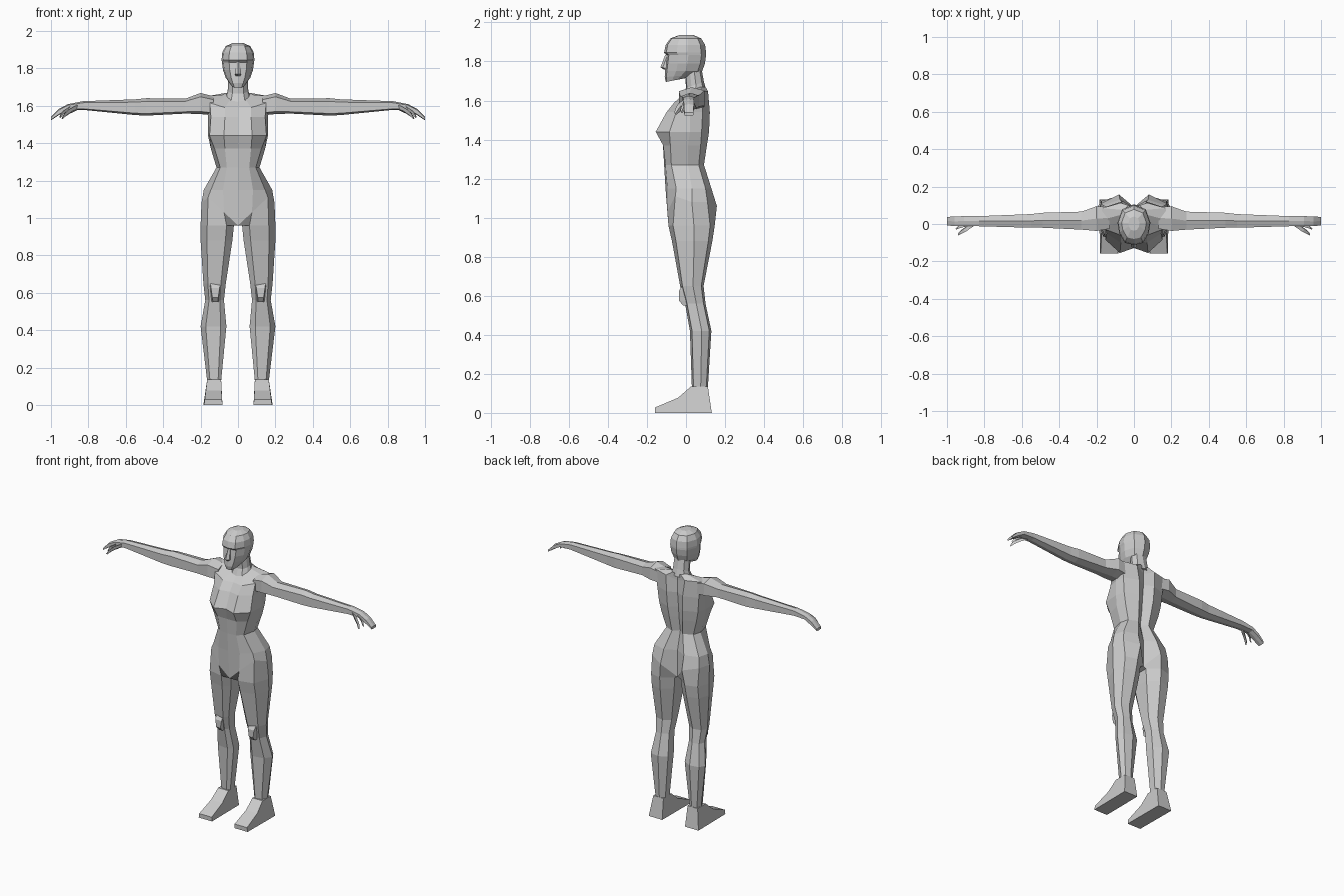
import bpy, bmesh
from mathutils import Vector

skin = bpy.data.materials.new("light grey")
skin.diffuse_color = (0.6, 0.6, 0.6, 1)


def finish(name, bm):
    """Mirror across x = 0, weld the middle seam and make a flat-shaded object."""
    dup = bmesh.ops.duplicate(bm, geom=bm.verts[:] + bm.edges[:] + bm.faces[:])["geom"]
    for v in dup:
        if isinstance(v, bmesh.types.BMVert):
            v.co.x = -v.co.x
    bmesh.ops.remove_doubles(bm, verts=bm.verts[:], dist=0.0005)
    bmesh.ops.recalc_face_normals(bm, faces=bm.faces[:])
    me = bpy.data.meshes.new(name)
    bm.to_mesh(me)
    bm.free()
    me.materials.append(skin)
    ob = bpy.data.objects.new(name, me)
    bpy.context.collection.objects.link(ob)
    return ob


def loft(name, rings, closed_from=0, cap_start=True, cap_end=True):
    """Bridge rings of equal length; rings before closed_from stay open at x = 0."""
    bm = bmesh.new()
    vs = [[bm.verts.new(p) for p in r] for r in rings]
    n = len(rings[0])
    for i, (a, b) in enumerate(zip(vs, vs[1:])):
        for k in range(n if i >= closed_from else n - 1):
            m = (k + 1) % n
            bm.faces.new((a[k], a[m], b[m], b[k]))
    if cap_start:
        bm.faces.new(vs[0])
    if cap_end:
        bm.faces.new(vs[-1])
    return finish(name, bm)


# Torso half sections, front centre round to spine
def level(z, *pts):
    return [(x, y, z) for x, y in pts]


body = [
    [(0, -.015, 1.625), (.04, 0, 1.635), (.06, .03, 1.65), (.065, .05, 1.66),
     (.055, .075, 1.67), (.03, .1, 1.67), (0, .09, 1.66)],
    [(0, -.05, 1.59), (.07, -.06, 1.59), (.15, -.03, 1.615), (.18, .02, 1.65),
     (.17, .085, 1.65), (.07, .113, 1.645), (0, .09, 1.62)],
    level(1.54, (0, -.085), (.07, -.1), (.145, -.05), (.16, .02), (.155, .085), (.06, .122), (0, .09)),
    level(1.44, (0, -.128), (.075, -.155), (.152, -.085), (.16, .02), (.145, .08), (.055, .118), (0, .08)),
    level(1.37, (0, -.118), (.07, -.117), (.125, -.08), (.145, .01), (.13, .075), (.05, .107), (0, .075)),
    level(1.27, (0, -.112), (.06, -.105), (.095, -.075), (.115, .01), (.1, .065), (.04, .092), (0, .06)),
    level(1.15, (0, -.105), (.08, -.095), (.145, -.05), (.183, .03), (.165, .1), (.075, .13), (0, .09)),
    # Groin line, shared by the torso and the top of the leg
    [(0, -.09, .96), (.075, -.095, 1.03), (.16, -.055, 1.11), (.195, .03, 1.08),
     (.175, .11, 1.08), (.08, .158, 1.06), (0, .09, .97)],
]


# Leg sections
def leg_ring(z, xi, xo, yf, yb):
    w, d = xo - xi, yb - yf
    shape = ((0, .2), (.22, 0), (.8, .1), (1, .55), (.85, .9), (.4, 1), (0, .75))
    return [(xi + u * w, yf + v * d, z) for u, v in shape]


for sec in ((.96, .022, .2, -.09, .147), (.88, .03, .2, -.072, .135),
            (.65, .065, .185, -.03, .09), (.56, .075, .175, -.005, .1),
            (.42, .062, .2, .02, .13), (.13, .09, .165, .03, .112)):
    body.append(leg_ring(*sec))
loft("torso_and_legs", body, closed_from=7)

# Feet: side outline joined from inner to outer edge
outline = [(.025, .135), (.112, .135), (.132, 0), (-.158, 0), (-.158, .028), (-.04, .078)]
inner = [.09, .09, .085, .083, .085, .088]
outer = [.165, .165, .185, .182, .178, .172]
loft("feet", [[(x, y, z) for x, (y, z) in zip(xs, outline)] for xs in (inner, outer)])

# Kneecaps: small tapered plates
loft("kneecaps", [[(x0, .01, z), (x0 + .008, y, z), (x1 - .008, y, z), (x1, .01, z)]
                  for z, x0, x1, y in ((.55, .1, .142, -.015), (.575, .098, .145, -.036),
                                       (.625, .09, .152, -.036), (.65, .088, .155, -.02))])


# Arms: six-sided sections running outward to the bent fingers
def arm_ring(x, yf, yb, zb, zt):
    ym, h = (yf + yb) / 2, zt - zb
    return [(x, ym, zt), (x, yf, zt - .18 * h), (x, yf, zb + .12 * h),
            (x, ym, zb), (x, yb, zb + .15 * h), (x, yb, zt - .15 * h)]


loft("arms", [arm_ring(*s) for s in (
    (.13, -.025, .09, 1.55, 1.65), (.2, -.037, .095, 1.555, 1.668),
    (.28, -.03, .066, 1.558, 1.638), (.49, -.02, .06, 1.547, 1.64),
    (.55, -.02, .053, 1.55, 1.634), (.83, -.012, .042, 1.578, 1.624),
    (.91, -.012, .042, 1.577, 1.608), (.96, -.011, .04, 1.548, 1.582),
    (1.0, -.008, .038, 1.522, 1.54))])


# Thumbs: thin tapered fingers
def finger(name, path):
    rings = []
    for x, y, z, r in path:
        rings.append([(x - r, y, z), (x, y - r, z + r), (x + r, y, z), (x, y + r, z - r)])
    loft(name, rings)


finger("thumbs", [(.86, .0, 1.59, .014), (.9, -.028, 1.57, .013),
                  (.925, -.043, 1.55, .01), (.938, -.056, 1.532, .005)])
finger("index_fingers", [(.9, -.004, 1.585, .01), (.935, -.014, 1.562, .009),
                         (.95, -.025, 1.54, .005)])


# Neck
def half_ring(w, yf, yb, z, tilt=0):
    d = yb - yf
    shape = ((0, 0), (.55, .05), (.9, .3), (1, .55), (.72, .88), (0, 1))
    return [(u * w, yf + v * d, z + tilt * v) for u, v in shape]


loft("neck", [half_ring(.068, -.02, .105, 1.62, .03), half_ring(.055, 0, .092, 1.665, .03),
              half_ring(.052, -.005, .08, 1.74, .02)], closed_from=9)

# Head: stacked sections, chin to crown
loft("head", [half_ring(*s) for s in (
    (.034, -.103, 0, 1.695, .02), (.05, -.109, .045, 1.72, .012),
    (.066, -.107, .083, 1.75, 0), (.08, -.103, .097, 1.79, 0),
    (.086, -.098, .103, 1.832, 0), (.088, -.112, .103, 1.845, 0),
    (.084, -.104, .098, 1.885, 0), (.066, -.08, .078, 1.918, 0),
    (.03, -.035, .04, 1.935, 0))], closed_from=20)

# Nose: small wedge
loft("nose", [[(0, y, z), (w, y + .012, z), (w, -.085, z), (0, -.085, z)]
              for z, w, y in ((1.758, .012, -.112), (1.77, .017, -.131), (1.835, .009, -.106))],
     closed_from=9)
